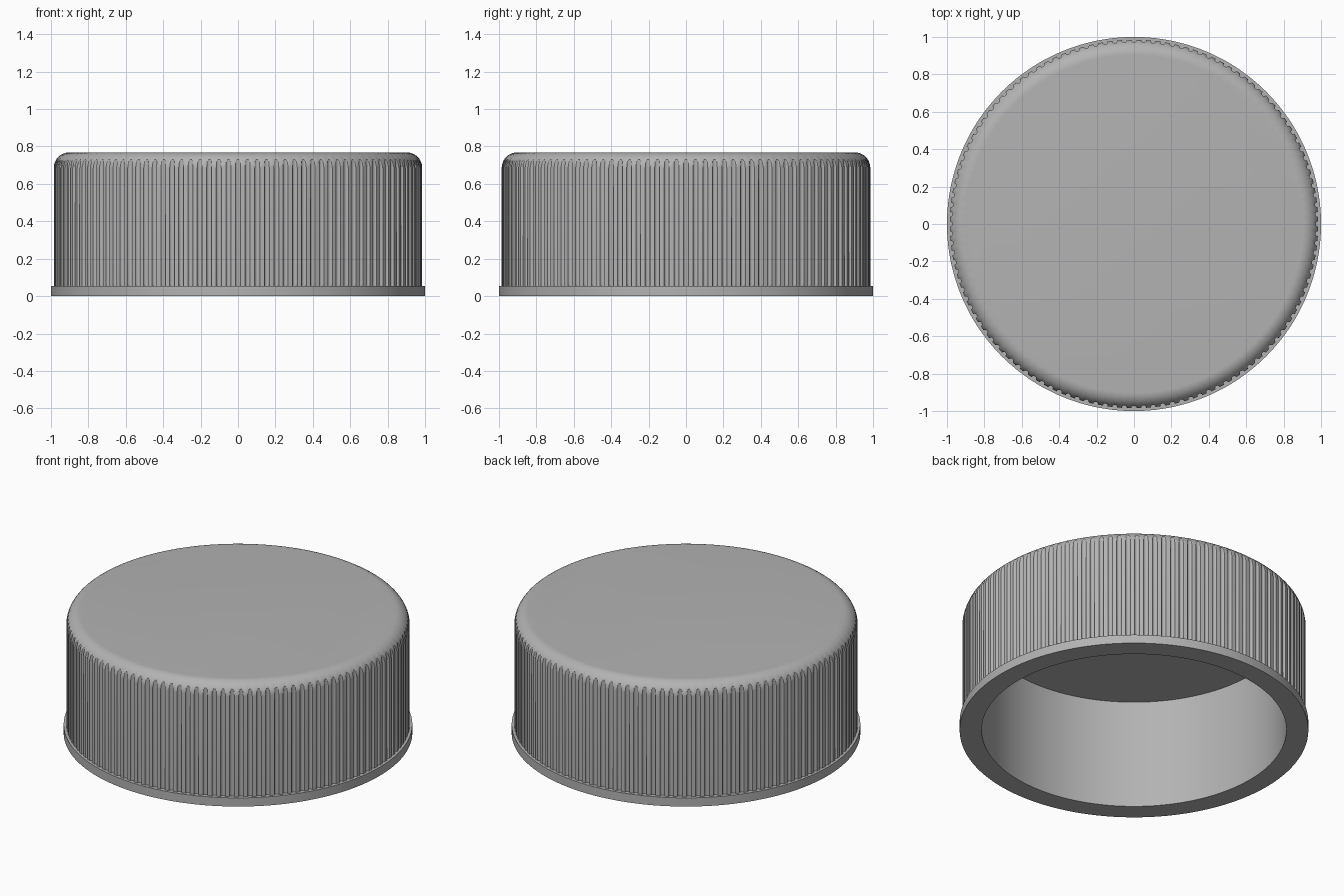
import bpy, bmesh
from math import pi, sin, cos, acos, sqrt, radians

cube = bpy.data.objects.get("Cube")
if cube:
    bpy.data.objects.remove(cube, do_unlink=True)

GROOVES = 120
WALL, RIM, HOLE = 0.985, 1.0, 0.874      # radii
HEIGHT, RIM_TOP, CEILING = 0.768, 0.055, 0.69
FILLET, GROOVE = 0.082, 0.0135           # rounded shoulder and groove radii
STEPS = 10

plastic = bpy.data.materials.new("grey_plastic")
plastic.use_nodes = True
grey = (0.45, 0.45, 0.45, 1)
plastic.diffuse_color = grey
plastic.node_tree.nodes["Principled BSDF"].inputs["Base Color"].default_value = grey


def column(angle, radius):
    """Outer section at one angle: rim, wall, then rounded shoulder."""
    start = acos((radius - WALL + FILLET) / FILLET)
    points = [(HOLE, CEILING), (HOLE, 0), (RIM, 0), (RIM, RIM_TOP), (radius, RIM_TOP)]
    for i in range(STEPS + 1):
        a = start + (pi / 2 - start) * i / STEPS
        points.append((WALL - FILLET + FILLET * cos(a), HEIGHT - FILLET + FILLET * sin(a)))
    return [(r * cos(angle), r * sin(angle), z) for r, z in points]


# Round grooves sampled across their width, with plain wall between them
bm = bmesh.new()
columns = []
for g in range(GROOVES):
    centre = 2 * pi * g / GROOVES
    for k in range(7):
        t = radians(-90 + 30 * k)
        offset, depth = GROOVE * sin(t), GROOVE * cos(t)
        x = WALL - depth
        radius = min(WALL, sqrt(x * x + offset * offset))
        columns.append([bm.verts.new(p) for p in column(centre + offset / WALL, radius)])

for a, b in zip(columns, columns[1:] + columns[:1]):
    for i in range(len(a) - 1):
        bm.faces.new((a[i], b[i], b[i + 1], a[i + 1]))

# Flat top and inner ceiling
bm.faces.new([c[-1] for c in columns])
bm.faces.new([c[0] for c in reversed(columns)])
bmesh.ops.recalc_face_normals(bm, faces=bm.faces)

mesh = bpy.data.meshes.new("ribbed_cap")
bm.to_mesh(mesh)
bm.free()
mesh.materials.append(plastic)
cap = bpy.data.objects.new("ribbed_cap", mesh)
bpy.context.collection.objects.link(cap)

bpy.ops.object.select_all(action="DESELECT")
cap.select_set(True)
bpy.context.view_layer.objects.active = cap
bpy.ops.object.shade_smooth_by_angle(angle=radians(35))
